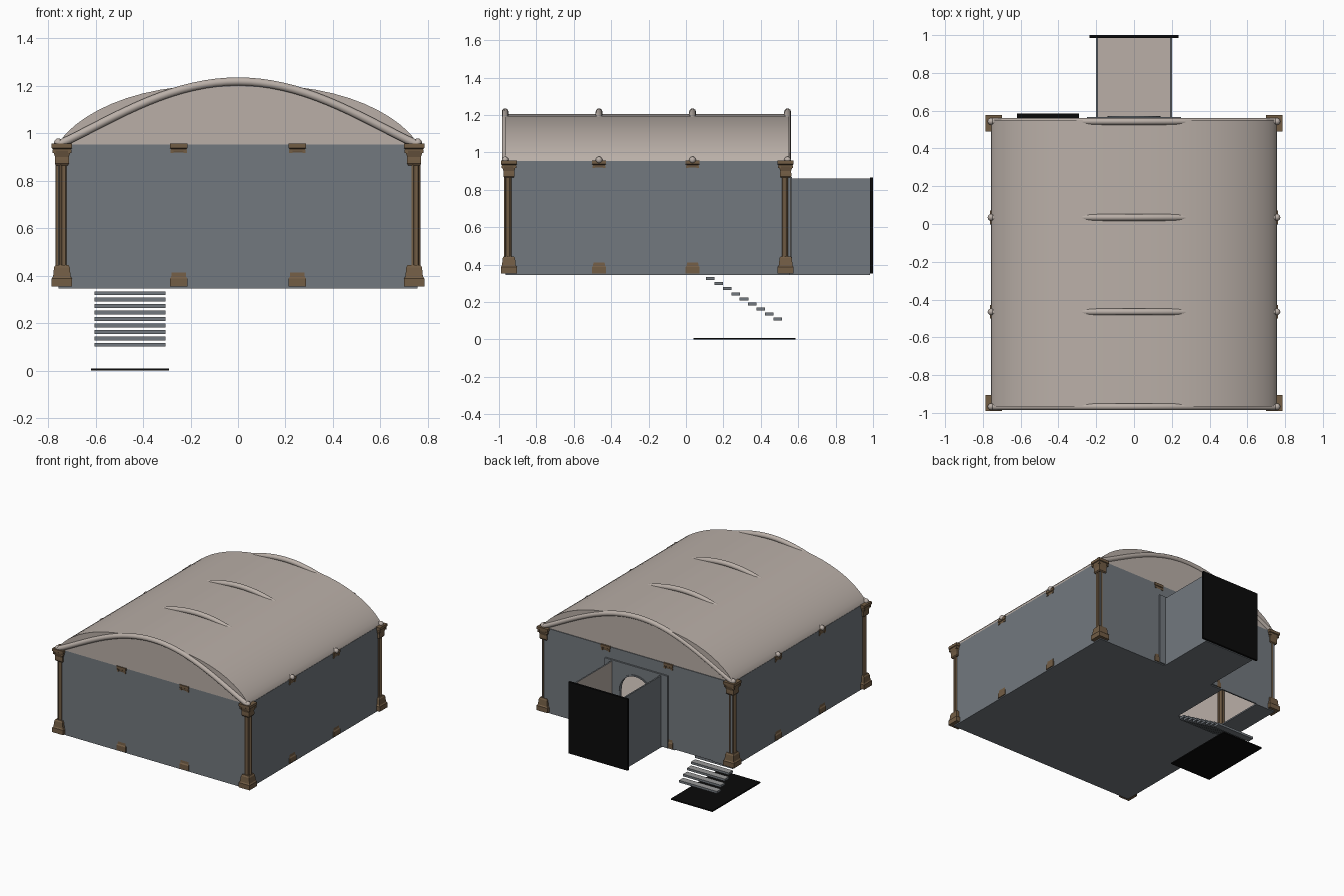
import bpy, bmesh, math
from mathutils import Vector

cube = bpy.data.objects.get("Cube")
if cube:
    bpy.data.objects.remove(cube, do_unlink=True)


def material(name, r, g, b):
    m = bpy.data.materials.new(name)
    m.use_nodes = True
    m.diffuse_color = (r, g, b, 1)
    m.node_tree.nodes["Principled BSDF"].inputs["Base Color"].default_value = (r, g, b, 1)
    return m


PLASTER = material("warm_plaster", 0.49, 0.43, 0.39)
WALL = material("slate_grey", 0.17, 0.19, 0.21)
BRONZE = material("brown_stone", 0.17, 0.11, 0.06)
BLACK = material("black", 0.003, 0.003, 0.003)
STEP = material("step_grey", 0.32, 0.32, 0.32)

# Room extents
X, Y0, Y1, Z0, Z1 = 0.757, -0.965, 0.555, 0.352, 0.953
T = 0.01


def finish(bm, name, mats, inner=None):
    """Make an object; faces looking along 'inner' take the second colour."""
    bmesh.ops.recalc_face_normals(bm, faces=bm.faces)
    if inner:
        for f in bm.faces:
            f.material_index = int(f.normal.dot(Vector(inner)) > 0.5)
    me = bpy.data.meshes.new(name)
    bm.to_mesh(me)
    bm.free()
    for m in mats:
        me.materials.append(m)
    ob = bpy.data.objects.new(name, me)
    bpy.context.collection.objects.link(ob)
    return ob


def prism(name, outline, axis, a, b, mats, inner=None, open_bottom=False):
    """Extrude a flat outline along an axis from a to b."""
    place = {"x": lambda u, v, t: (t, u, v),
             "y": lambda u, v, t: (u, t, v),
             "z": lambda u, v, t: (u, v, t)}[axis]
    bm = bmesh.new()
    ends = [[bm.verts.new(place(u, v, t)) for u, v in outline] for t in (a, b)]
    for ring in ends:
        bm.faces.new(ring)
    n = len(outline)
    for i in range(n):
        j = (i + 1) % n
        bm.faces.new((ends[0][i], ends[0][j], ends[1][j], ends[1][i]))
    bmesh.ops.recalc_face_normals(bm, faces=bm.faces)
    if open_bottom:
        low = [f for f in bm.faces if f.normal.z < -0.9]
        bmesh.ops.delete(bm, geom=low, context="FACES_ONLY")
    return finish(bm, name, mats, inner)


def rect(u0, u1, v0, v1):
    return [(u0, v0), (u1, v0), (u1, v1), (u0, v1)]


def doorway(u, v0, v1, half=0.13, top=0.80):
    """Wall outline with an arched opening in its lower edge."""
    arch = [(half * math.cos(a), top - half + half * math.sin(a))
            for a in (math.pi * i / 16 for i in range(17))]
    return [(u, v0), (u, v1), (-u, v1), (-u, v0), (-half, v0)] + arch[::-1] + [(half, v0)]


# Floor with the corridor tongue and the stairwell notch
floor = [(-X, Y0), (X, Y0), (X, Y1), (0.2, Y1), (0.2, 0.985), (-0.2, 0.985), (-0.2, Y1),
         (-0.3, Y1), (-0.3, 0.1), (-0.6, 0.1), (-0.6, Y1), (-X, Y1)]
prism("floor", floor, "z", Z0 - 0.006, Z0 + 0.004, [WALL, PLASTER], (0, 0, 1))

# Room walls, grey outside and plaster inside
prism("front_wall", rect(-X, X, Z0, Z1), "y", Y0, Y0 + T, [WALL, PLASTER], (0, 1, 0))
prism("back_wall", doorway(X, Z0, Z1), "y", Y1 - T, Y1, [WALL, PLASTER], (0, -1, 0))
for side, s in (("left", 1), ("right", -1)):
    prism(side + "_wall", rect(Y0, Y1, Z0, Z1), "x", s * X, s * (X - T),
          [WALL, PLASTER], (-s, 0, 0))
    # Corridor side walls
    prism(side + "_corridor_wall", rect(Y1, 0.985, Z0, 0.862), "x", s * 0.2, s * 0.19,
          [WALL, PLASTER], (-s, 0, 0))

# Corridor surround and end panel
prism("corridor_surround", doorway(0.25, Z0, 0.87), "y", Y1, Y1 + 0.012, [WALL])
prism("corridor_end_panel", rect(-0.235, 0.235, Z0, 0.866), "y", 0.985, 1.0, [BLACK])

# Arched trim around the doorway
trim = [(r * math.cos(a), 0.67 + r * math.sin(a))
        for r, turn in ((0.14, 1), (0.13, -1))
        for a in [math.pi * i / 16 for i in range(17)][::turn]]
prism("doorway_trim", trim, "y", Y1 + 0.011, Y1 + 0.018, [WALL])

# Barrel vault roof with closed ends
vault = []
for i in range(29):
    u = math.sin(math.pi * (i / 28 - 0.5))
    vault.append((0.755 * u, Z1 + 0.252 * max(0, 1 - abs(u) ** 2.6) ** 0.75))
roof = prism("vault_roof", vault, "y", Y0, Y1 - 0.005, [PLASTER], open_bottom=True)
bpy.context.view_layer.objects.active = roof
roof.select_set(True)
bpy.ops.object.shade_smooth_by_angle(angle=math.radians(25))
roof.select_set(False)

# Tubular ribs crossing the roof
RIB_Y = (-0.967, -0.465, 0.035, 0.543)
for k, y in enumerate(RIB_Y):
    cu = bpy.data.curves.new(f"rib_{k + 1}", "CURVE")
    cu.dimensions = "3D"
    cu.bevel_depth = 0.018
    cu.bevel_resolution = 3
    cu.use_fill_caps = True
    sp = cu.splines.new("POLY")
    sp.points.add(32)
    for i, p in enumerate(sp.points):
        u = i / 16 - 1
        p.co = (0.755 * u, y, Z1 + 0.265 * max(0, math.cos(math.pi / 2 * u)) ** 1.08, 1)
    cu.materials.append(PLASTER)
    bpy.context.collection.objects.link(bpy.data.objects.new(f"rib_{k + 1}", cu))
    # Rounded rib ends
    bm = bmesh.new()
    for s in (-1, 1):
        made = bmesh.ops.create_uvsphere(bm, u_segments=12, v_segments=8, radius=0.018)
        bmesh.ops.translate(bm, verts=made["verts"], vec=(s * 0.757, y, 0.96))
    for f in bm.faces:
        f.smooth = True
    finish(bm, f"rib_{k + 1}_ends", [PLASTER])


def loft(bm, rings):
    loops = [[bm.verts.new(p) for p in ring] for ring in rings]
    n = len(loops[0])
    for a, b in zip(loops, loops[1:]):
        for i in range(n):
            j = (i + 1) % n
            bm.faces.new((a[i], a[j], b[j], b[i]))
    bm.faces.new(loops[0])
    bm.faces.new(loops[-1])


def column(name, x, y, w=1.0):
    """Square stepped base and capital around a fluted shaft."""
    bm = bmesh.new()
    base = [(0.354, 0.043), (0.388, 0.043), (0.396, 0.037), (0.435, 0.033), (0.445, 0.027)]
    cap = [(0.865, 0.025), (0.872, 0.03), (0.885, 0.03), (0.9, 0.029), (0.925, 0.037),
           (0.934, 0.038), (0.937, 0.043), (0.956, 0.043)]
    for part in (base, cap):
        loft(bm, [[(x + sx * h * w, y + sy * h * w, z)
                   for sx, sy in ((-1, -1), (1, -1), (1, 1), (-1, 1))] for z, h in part])
    shaft = []
    for z in (0.44, 0.87):
        ring = []
        for i in range(24):
            a = math.tau * (i + 0.5) / 24
            r = (0.0265 if i % 4 < 2 else 0.020) * w
            ring.append((x + r * math.cos(a), y + r * math.sin(a), z))
        shaft.append(ring)
    loft(bm, shaft)
    # Corner scrolls on the capital
    for sx in (-1, 1):
        for sy in (-1, 1):
            made = bmesh.ops.create_cube(bm, size=0.014)
            bmesh.ops.translate(bm, verts=made["verts"],
                                vec=(x + sx * 0.033 * w, y + sy * 0.033 * w, 0.924))
    finish(bm, name, [BRONZE])


# Corner columns, then pilasters set just inside the walls
for side, s in (("left", 1), ("right", -1)):
    column(f"front_{side}_column", s * 0.742, -0.947)
    column(f"back_{side}_column", s * 0.742, 0.533)
    column(f"front_{side}_pilaster", s * 0.25, Y0 + 0.03, 0.85)
    column(f"back_{side}_pilaster", s * 0.25, Y1 - 0.03, 0.85)
    for k, y in enumerate(RIB_Y[1:3]):
        column(f"{side}_side_pilaster_{k + 1}", s * (X - 0.03), y, 0.85)

# Floating staircase and its landing
for i in range(9):
    y, z = 0.13 + 0.045 * i, 0.326 - 0.0272 * i
    prism(f"step_{i + 1}", rect(-0.605, -0.305, y - 0.023, y + 0.023), "z",
          z - 0.008, z + 0.008, [WALL, STEP], (0, 0, 1))
prism("landing", rect(-0.62, -0.29, 0.04, 0.585), "z", 0, 0.009, [BLACK])
